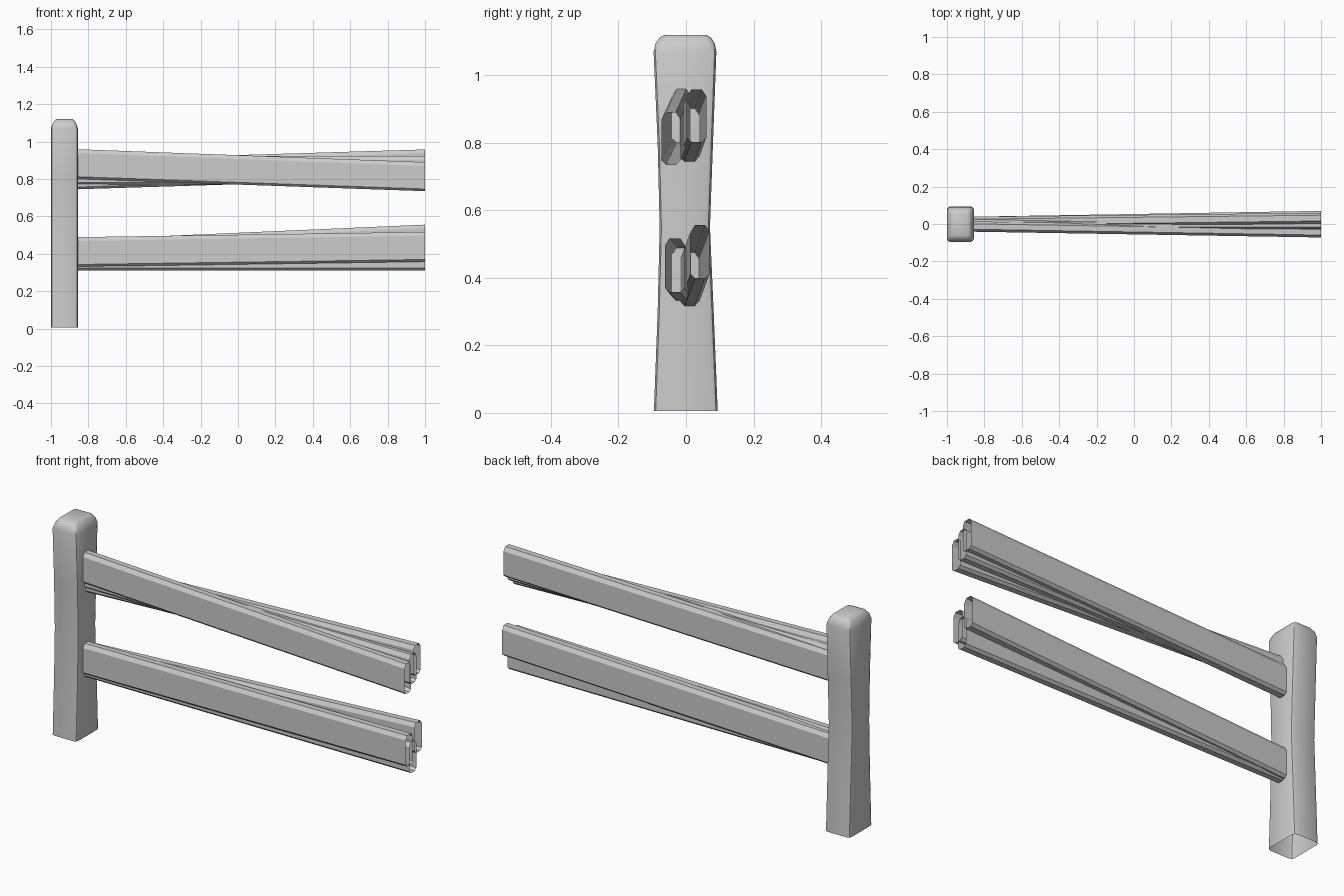
import bpy, math

if "Cube" in bpy.data.objects:
    bpy.data.objects.remove(bpy.data.objects["Cube"])

def loft(name, rings, cap_end=False, angle=30):
    """Skin a list of equal-length rings into a mesh, ends left open by default."""
    n = len(rings[0])
    verts = [p for r in rings for p in r]
    faces = []
    for k in range(len(rings) - 1):
        for i in range(n):
            j = (i + 1) % n
            faces.append((k*n + i, k*n + j, (k+1)*n + j, (k+1)*n + i))
    if cap_end:
        faces.append(tuple(range((len(rings) - 1)*n, len(rings)*n)))
    me = bpy.data.meshes.new(name)
    me.from_pydata(verts, [], faces)
    ob = bpy.data.objects.new(name, me)
    bpy.context.collection.objects.link(ob)
    bpy.ops.object.select_all(action='DESELECT')
    ob.select_set(True)
    bpy.context.view_layer.objects.active = ob
    bpy.ops.object.shade_smooth_by_angle(angle=math.radians(angle))
    return ob

# Post: rounded rectangle, waisted in y, bevelled top, open underneath
def post_ring(z, hx, y0, y1, r):
    ring = []
    cx = -0.928
    corners = [(cx + hx - r, y1 - r, 0), (cx - hx + r, y1 - r, 90),
               (cx - hx + r, y0 + r, 180), (cx + hx - r, y0 + r, 270)]
    for x, y, a in corners:
        for d in (0, 45, 90):
            t = math.radians(a + d)
            ring.append((x + r*math.cos(t), y + r*math.sin(t), z))
    return ring

post_profile = [  # z, half x, y min, y max, corner radius
    (0.005, 0.072, -0.095, 0.094, 0.018),
    (0.30, 0.072, -0.084, 0.082, 0.018),
    (0.55, 0.072, -0.078, 0.071, 0.018),
    (0.80, 0.072, -0.084, 0.080, 0.018),
    (1.07, 0.072, -0.096, 0.090, 0.018),
    (1.095, 0.064, -0.090, 0.085, 0.018),
    (1.112, 0.054, -0.078, 0.074, 0.018),
    (1.12, 0.045, -0.062, 0.060, 0.015),
]
loft("post", [post_ring(*p) for p in post_profile], cap_end=True, angle=35)

# Rails: chamfered open tubes that cross each other
def plank_ring(x, y0, y1, z0, z1):
    c, t, b = 0.013, 0.02, 0.012
    pts = [(y0 + c, z0), (y1 - c, z0), (y1, z0 + b), (y1, z1 - t),
           (y1 - c, z1), (y0 + c, z1), (y0, z1 - t), (y0, z0 + b)]
    return [(x, y, z) for y, z in pts]

planks = {  # left section, right section: y min, y max, z min, z max
    "upper_rail_front": ((-0.04, 0.015, 0.803, 0.962), (-0.072, -0.017, 0.735, 0.89)),
    "upper_rail_middle": ((-0.028, 0.025, 0.77, 0.922), (-0.028, 0.025, 0.77, 0.922)),
    "upper_rail_back": ((-0.02, 0.038, 0.743, 0.90), (0.003, 0.060, 0.803, 0.958)),
    "lower_rail_front": ((-0.04, 0.015, 0.330, 0.488), (-0.062, -0.004, 0.358, 0.517)),
    "lower_rail_middle": ((-0.03, 0.025, 0.312, 0.47), (-0.03, 0.025, 0.312, 0.47)),
    "lower_rail_back": ((-0.018, 0.038, 0.314, 0.472), (0.013, 0.070, 0.40, 0.556)),
}
for name, (left, right) in planks.items():
    loft(name, [plank_ring(-0.93, *left), plank_ring(1.0, *right)], angle=20)
